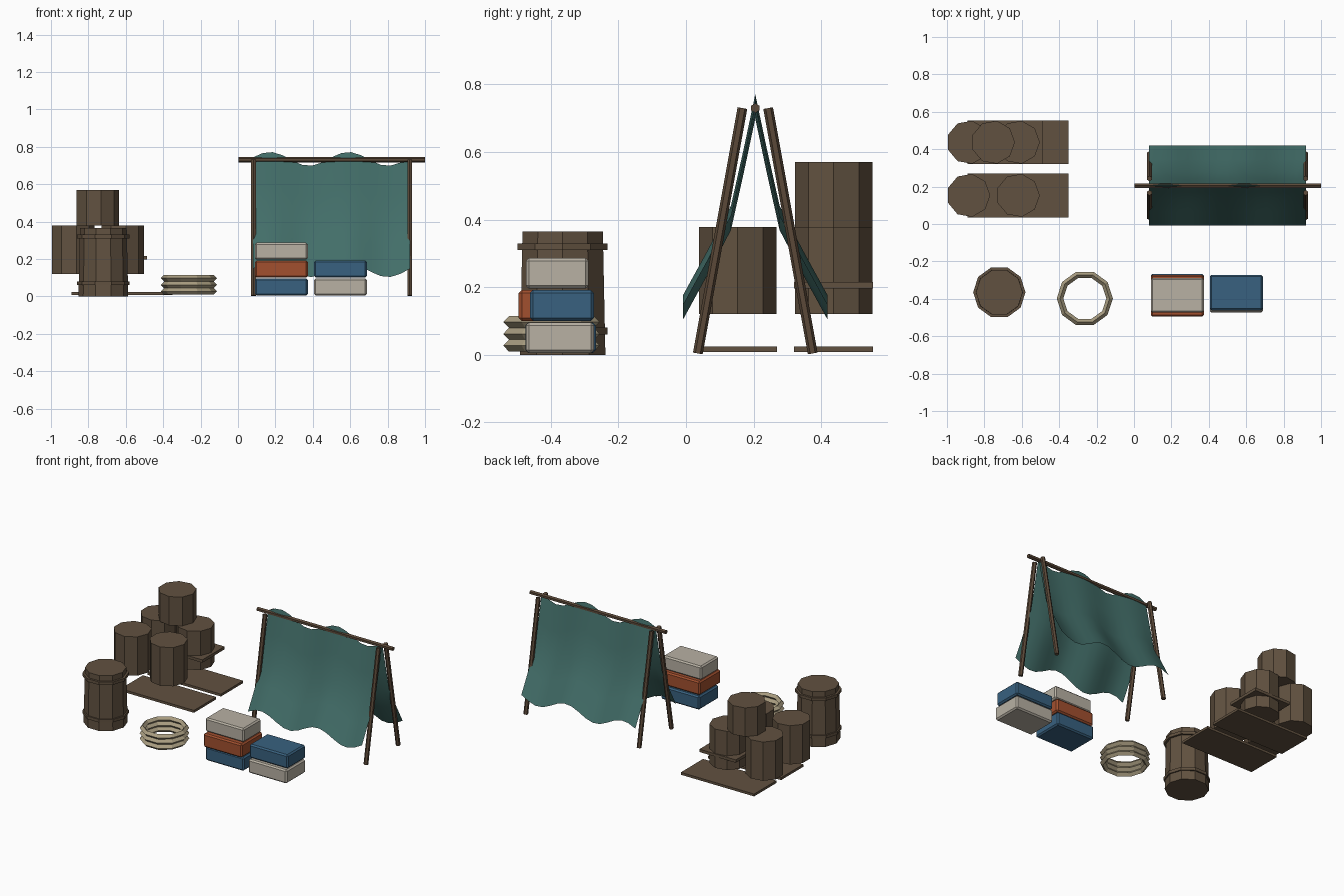
import bpy, bmesh, math
from mathutils import Vector, Matrix

cube = bpy.data.objects.get("Cube")
if cube:
    bpy.data.objects.remove(cube, do_unlink=True)


def material(name, r, g, b):
    m = bpy.data.materials.new(name)
    m.use_nodes = True
    m.diffuse_color = (r, g, b, 1)
    m.node_tree.nodes["Principled BSDF"].inputs["Base Color"].default_value = (r, g, b, 1)
    return m


barrel_brown = material("barrel brown", 0.12, 0.083, 0.051)
pole_brown = material("pole brown", 0.105, 0.066, 0.04)
cloth_teal = material("cloth teal", 0.055, 0.155, 0.14)
rope_tan = material("rope tan", 0.40, 0.34, 0.22)
box_blue = material("box blue", 0.04, 0.12, 0.215)
box_rust = material("box rust", 0.36, 0.08, 0.028)
box_grey = material("box grey", 0.48, 0.44, 0.37)


def finish(bm, name, mat):
    bmesh.ops.recalc_face_normals(bm, faces=bm.faces)
    mesh = bpy.data.meshes.new(name)
    bm.to_mesh(mesh)
    bm.free()
    mesh.materials.append(mat)
    ob = bpy.data.objects.new(name, mesh)
    bpy.context.collection.objects.link(ob)
    return ob


def box(name, mat, lo, hi, bevel=0):
    lo, hi = Vector(lo), Vector(hi)
    bm = bmesh.new()
    place = Matrix.Translation((lo + hi) / 2) @ Matrix.Diagonal((hi - lo).to_4d())
    bmesh.ops.create_cube(bm, size=1, matrix=place)
    if bevel:
        bmesh.ops.bevel(bm, geom=bm.edges[:], offset=bevel, segments=1, affect='EDGES')
    return finish(bm, name, mat)


def drum(name, mat, x, y, z0, z1, r0, r1, sides):
    # upright prism with one corner pointing forward
    bm = bmesh.new()
    place = Matrix.Translation((x, y, (z0 + z1) / 2)) @ Matrix.Rotation(-math.pi / 2, 4, 'Z')
    bmesh.ops.create_cone(bm, cap_ends=True, segments=sides, radius1=r0, radius2=r1,
                          depth=z1 - z0, matrix=place)
    return finish(bm, name, mat)


def pole(name, a, b, r):
    a, b = Vector(a), Vector(b)
    turn = (b - a).to_track_quat('Z', 'Y').to_matrix().to_4x4()
    bm = bmesh.new()
    bmesh.ops.create_cone(bm, cap_ends=True, segments=6, radius1=r, radius2=r,
                          depth=(b - a).length, matrix=Matrix.Translation((a + b) / 2) @ turn)
    return finish(bm, name, pole_brown)


# Boards with casks over them
for row, y in (("front", 0.153), ("back", 0.437)):
    box(row + "_board", barrel_brown, (-0.89, y - 0.117, 0.008), (-0.35, y + 0.117, 0.024))
    for side, x in (("right", -0.885), ("left", -0.62)):
        drum(f"{row}_{side}_cask", barrel_brown, x, y, 0.12, 0.378, 0.1165, 0.1165, 9)
drum("upper_cask", barrel_brown, -0.753, 0.437, 0.378, 0.57, 0.1165, 0.1165, 9)
box("raised_board", barrel_brown, (-0.755, 0.32, 0.196), (-0.487, 0.554, 0.215))

# Standing barrel with two hoops
drum("barrel", barrel_brown, -0.72, -0.365, 0, 0.365, 0.133, 0.125, 10)
for name, z in (("lower_hoop", 0.06), ("upper_hoop", 0.31)):
    drum(name, barrel_brown, -0.72, -0.365, z, z + 0.02, 0.14, 0.14, 10)

# Rope coil: three stacked rings of diamond section
for i in range(3):
    bm = bmesh.new()
    section = [(0.15, 0), (0.1325, 0.0175), (0.115, 0), (0.1325, -0.0175)]
    n = 10
    rings = []
    for k in range(n):
        a = 2 * math.pi * k / n
        rings.append([bm.verts.new((-0.263 + r * math.cos(a), -0.398 + r * math.sin(a),
                                    0.027 + 0.035 * i + h)) for r, h in section])
    for k in range(n):
        p, q = rings[k], rings[(k + 1) % n]
        for j in range(4):
            bm.faces.new((p[j], q[j], q[(j + 1) % 4], p[(j + 1) % 4]))
    finish(bm, f"rope_ring_{i + 1}", rope_tan)

# Stacked chests: name, material, left x, front y, back y, level
for name, mat, x, y0, y1, level in (
        ("bottom_blue_chest", box_blue, 0.09, -0.475, -0.267, 0),
        ("rust_chest", box_rust, 0.09, -0.495, -0.272, 1),
        ("top_grey_chest", box_grey, 0.09, -0.474, -0.288, 2),
        ("bottom_grey_chest", box_grey, 0.406, -0.474, -0.272, 0),
        ("top_blue_chest", box_blue, 0.406, -0.462, -0.272, 1)):
    z = 0.005 + 0.0955 * level
    box(name, mat, (x, y0, z), (x + 0.283, y1, z + 0.091), 0.009)

# Shelter frame
mid = 0.205
pole("ridge_pole", (0.003, mid, 0.73), (1.0, mid, 0.73), 0.014)
for side, x in (("right", 0.083), ("left", 0.918)):
    for end, s in (("front", -1), ("back", 1)):
        pole(f"{side}_{end}_leg", (x, mid + s * 0.17, 0.004), (x, mid + s * 0.038, 0.73), 0.0145)

# Rippled cloth draped over the ridge
half = [(0, 0.735), (0.035, 0.57), (0.072, 0.405), (0.14, 0.275), (0.214, 0.14)]
drape = [(-d, z) for d, z in reversed(half)] + half[1:]
bm = bmesh.new()
cols = []
for k in range(17):
    x = 0.08 + 0.84 * k / 16
    wave = 0.037 * math.cos(2 * math.pi * (x - 0.17) / 0.42)
    cols.append([bm.verts.new((x, mid + d, z + wave)) for d, z in drape])
for a, b in zip(cols, cols[1:]):
    for j in range(len(drape) - 1):
        bm.faces.new((a[j], b[j], b[j + 1], a[j + 1]))
cloth = finish(bm, "shelter_cloth", cloth_teal)
bpy.ops.object.select_all(action='DESELECT')
cloth.select_set(True)
bpy.context.view_layer.objects.active = cloth
bpy.ops.object.shade_smooth_by_angle(angle=math.radians(25))
